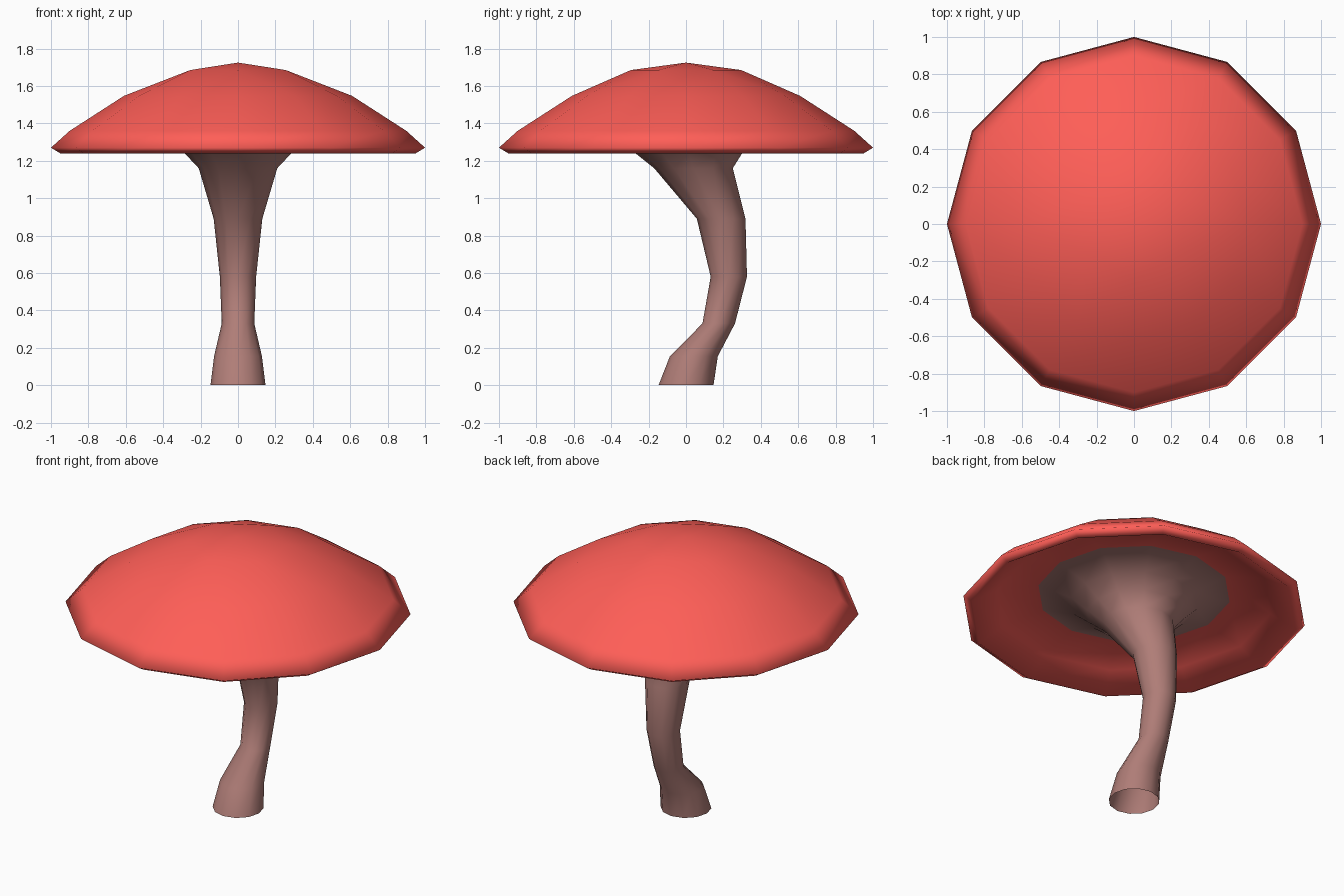
import bpy, bmesh
from math import sin, cos, tau

if "Cube" in bpy.data.objects:
    bpy.data.objects.remove(bpy.data.objects["Cube"])


def material(name, rgb):
    m = bpy.data.materials.new(name)
    m.diffuse_color = (*rgb, 1)
    m.use_nodes = True
    m.node_tree.nodes["Principled BSDF"].inputs["Base Color"].default_value = m.diffuse_color
    return m


def ring(bm, r, z, y=0, n=12):
    # first vertex sits on the +y axis
    return [bm.verts.new((r * sin(tau * i / n), y + r * cos(tau * i / n), z)) for i in range(n)]


def bridge(bm, rings, mat):
    for a, b in zip(rings, rings[1:]):
        for i in range(len(a)):
            j = (i + 1) % len(a)
            bm.faces.new((a[j], a[i], b[i], b[j])).material_index = mat


# One continuous skin: stem and gills (slot 0), cap (slot 1)
bm = bmesh.new()

# Stem: bent tube, open at the foot, flaring into the gill disc (radius, z, y offset)
stem = [ring(bm, *p) for p in
        [(.147, 0, 0), (.128, .155, .042), (.087, .33, .175), (.097, .58, .229),
         (.13, .89, .188), (.21, 1.16, .04), (.285, 1.24, .015), (.37, 1.32, 0),
         (.56, 1.385, 0)]]
bridge(bm, stem, 0)

# Cap: hollow underside, rim and dome, listed from inside out (radius, z)
cap = [stem[-1]] + [ring(bm, r, z) for r, z in
                    [(.80, 1.33), (.95, 1.24), (1, 1.27), (.90, 1.36), (.61, 1.547)]]
bridge(bm, cap, 1)

# Cap crown: the dome reduces from 12 to 6 sides, then closes to a tip
outer, crown = cap[-1], ring(bm, .295, 1.685, n=6)
tip = bm.verts.new((0, 0, 1.725))
for i in range(6):
    j = (i + 1) % 6
    p, q, s = outer[2 * i], outer[2 * i + 1], outer[2 * j]
    for tri in ((p, crown[i], q), (q, crown[i], crown[j]),
                (q, crown[j], s), (crown[i], tip, crown[j])):
        bm.faces.new(tri).material_index = 1

bmesh.ops.recalc_face_normals(bm, faces=bm.faces)
tip.normal_update()
if tip.normal.z < 0:
    bmesh.ops.reverse_faces(bm, faces=bm.faces)
for f in bm.faces:
    f.smooth = True

me = bpy.data.meshes.new("mushroom")
bm.to_mesh(me)
bm.free()
me.materials.append(material("stem_brown", (.43, .205, .185)))
me.materials.append(material("cap_red", (1.0, .112, .095)))
bpy.context.collection.objects.link(bpy.data.objects.new("mushroom", me))
